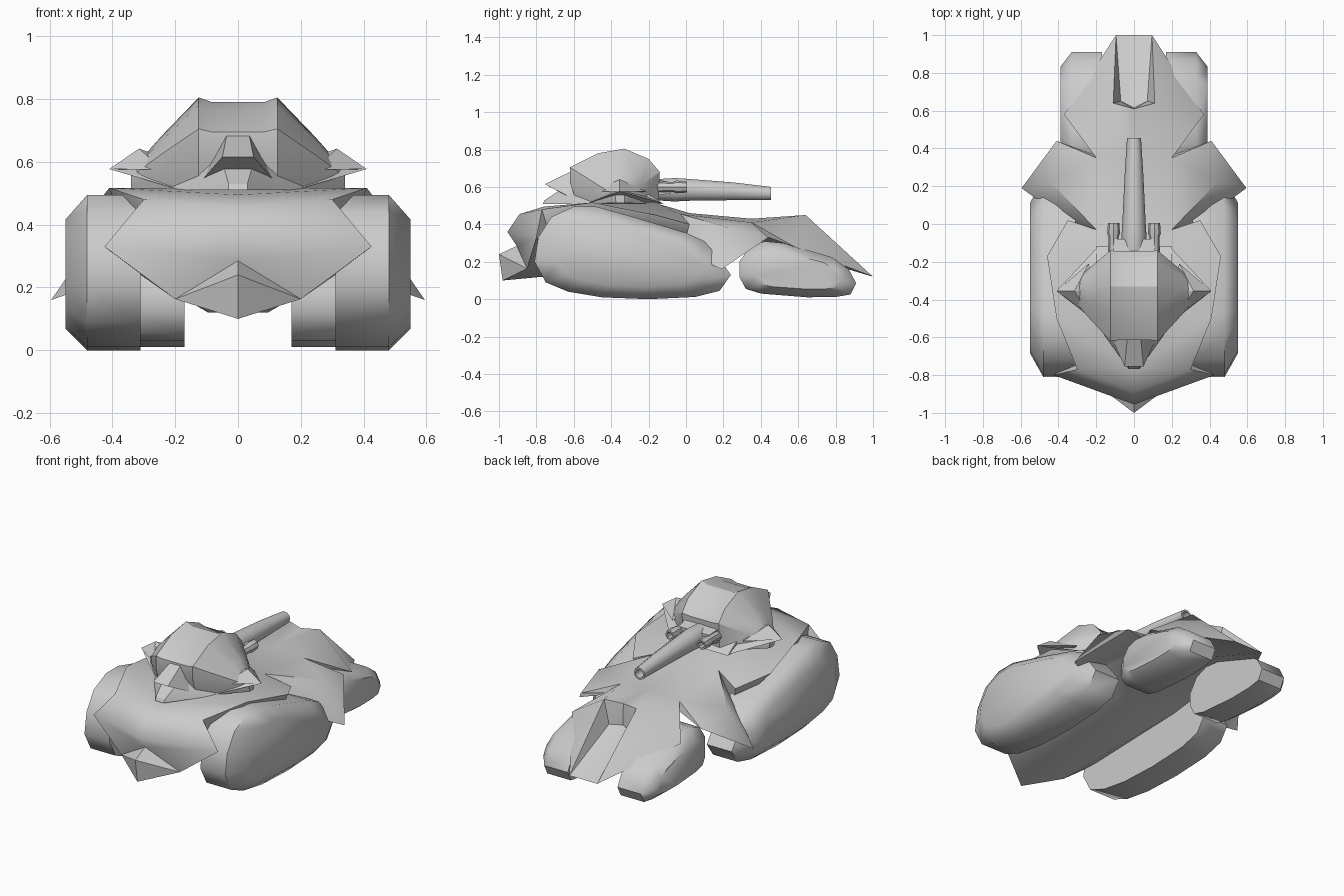
import bpy, bmesh, math

if "Cube" in bpy.data.objects:
    bpy.data.objects.remove(bpy.data.objects["Cube"])


def finish(name, bm, angle=35):
    bmesh.ops.remove_doubles(bm, verts=bm.verts, dist=0.0005)
    bmesh.ops.recalc_face_normals(bm, faces=bm.faces)
    me = bpy.data.meshes.new(name)
    bm.to_mesh(me)
    bm.free()
    ob = bpy.data.objects.new(name, me)
    bpy.context.collection.objects.link(ob)
    bpy.ops.object.select_all(action='DESELECT')
    ob.select_set(True)
    bpy.context.view_layer.objects.active = ob
    bpy.ops.object.shade_smooth_by_angle(angle=math.radians(angle))
    return ob


def skin(name, rings, angle=35):
    """Join equal rings of points into a capped solid."""
    bm = bmesh.new()
    vs = [[bm.verts.new(p) for p in r] for r in rings]
    n = len(vs[0])
    for a, b in zip(vs, vs[1:]):
        for i in range(n):
            bm.faces.new((a[i], a[(i + 1) % n], b[(i + 1) % n], b[i]))
    bm.faces.new(vs[0])
    bm.faces.new(vs[-1])
    return finish(name, bm, angle)


def loft(name, profile, centre, stations, angle=35):
    """Sweep a (y, z) profile along x, scaled about centre at each station."""
    cy, cz = centre
    return skin(name, [[(x, cy + (y - cy) * sy, cz + (z - cz) * sz) for y, z in profile]
                       for x, sy, sz in stations], angle)


def tube(name, x, stations, n=10):
    return skin(name, [[(x + r * math.cos(math.tau * i / n), y, z + r * math.sin(math.tau * i / n))
                        for i in range(n)] for y, z, r in stations], 40)


def convex(name, pts, mirror=False, angle=20):
    bm = bmesh.new()
    for x, y, z in pts:
        bm.verts.new((x, y, z))
        if mirror:
            bm.verts.new((-x, y, z))
    bmesh.ops.convex_hull(bm, input=bm.verts)
    return finish(name, bm, angle)


# Hull: half cage of named points, faces mirrored across x
P = dict(
    K=(0, -.98, .10), B=(0, -1, .24), R=(0, -.905, .285), G=(0, -.955, .36), W=(0, -.89, .455),
    T0=(0, -.76, .495), T1=(0, -.52, .515), T2=(0, -.15, .51), T3=(0, .02, .46),
    T4=(0, .35, .43), T5=(0, .61, .44),
    L=(.2, -.85, .163), S=(.425, -.80, .33), O=(.3, -.77, .48),
    F0=(.41, -.5, .517), F1=(.46, -.17, .452), F2=(.35, .02, .40),
    G1=(.2, -.03, .455), G2=(.595, .19, .16), G3=(.41, .44, .33), G4=(.2, .35, .41), M=(.44, .22, .385),
    H1=(.37, .58, .28), H2=(.095, 1, .12), P=(.11, .64, .45), Q=(.07, .65, .31),
    QC=(0, .615, .31), HC=(0, 1, .12),
    D0=(.31, -.7, .24), D1=(.31, -.02, .26), D2=(.19, .36, .36), C1=(0, -.02, .19), C2=(0, .4, .3))
FRONT = "K L B|B L R|R L S G|G S O W|W O T0"
DECK = "T0 O F0 T1|T1 F0 F1 T2|T2 F1 F2 G1|T2 G1 T3|T3 G1 G4 T4"
WING = "G1 G2 M|G2 G3 M|G3 G4 M|G4 G1 M|G2 G1 D1|G2 D1 D2 G3|G3 D2 G4"
TAIL = "T4 G4 P T5|G4 H1 P|H1 H2 P|P H2 Q|P Q T5|T5 Q QC|QC Q H2 HC|G4 D2 H1|H1 D2 H2"
BELLY = "K L C1|L D0 D1 C1|C1 D1 D2 C2|C2 D2 H2 HC"
SIDES = "S L D0|O S D0|O D0 F0|F0 D0 D1 F1|F1 D1 F2|F2 D1 G1"
bm = bmesh.new()
for s in (1, -1):
    V = {k: bm.verts.new((s * x, y, z)) for k, (x, y, z) in P.items()}
    for group in (FRONT, DECK, WING, TAIL, BELLY, SIDES):
        for f in group.split("|"):
            bm.faces.new([V[k] for k in f.split()])
finish("hull", bm, 48)

# Track pods: two large at the front, two small at the rear
BIG = [(-.81, .2), (-.79, .33), (-.72, .44), (-.6, .495), (-.48, .495), (-.3, .445), (0, .355),
       (.1, .31), (.19, .2), (.24, .13), (.18, .045), (.05, .012), (-.2, 0), (-.45, .01),
       (-.63, .04), (-.75, .09)]
SMALL = [(.285, .2), (.34, .28), (.42, .31), (.52, .3), (.78, .225), (.87, .16), (.91, .085),
         (.88, .025), (.8, .012), (.65, .01), (.4, .03), (.32, .055), (.285, .12)]
for s, side in ((1, "right"), (-1, "left")):
    loft("large_track_" + side, BIG, (-.29, .23),
         [(s * .31, 1, 1), (s * .48, 1, 1), (s * .55, .76, .7)], 50)
    loft("small_track_" + side, SMALL, (.61, .14),
         [(s * .17, 1, 1), (s * .33, 1, 1), (s * .39, .74, .66)], 50)

# Turret dome with raised shoulder ridges, flaring out to the sides
DOME = [(-.58, .51), (-.62, .62), (-.62, .705), (-.47, .78), (-.33, .805), (-.2, .75),
        (-.14, .68), (-.15, .51)]
loft("turret_dome", DOME, (-.35, .515),
     [(-.34, .1, .2), (-.245, .52, .57), (-.125, 1, 1), (-.085, .98, .95),
      (.085, .98, .95), (.125, 1, 1), (.245, .52, .57), (.34, .1, .2)], 30)

# Turret skirt and beaked nose
convex("turret_skirt", [(.03, -.765, .51), (.22, -.5, .51), (.2, -.12, .51), (.03, -.755, .53),
                        (.05, -.65, .6), (.12, -.6, .56), (.22, -.45, .56), (.2, -.2, .56)], True)
convex("turret_nose", [(.035, -.6, .69), (.05, -.755, .615), (.12, -.6, .535), (.045, -.68, .575)], True)

for s, side in ((1, "right"), (-1, "left")):
    # Side spikes, each a low fin below a raised fin
    convex("spike_low_" + side, [(s * x, y, z) for x, y, z in (
        (.2, -.52, .515), (.2, -.13, .515), (.41, -.355, .577), (.2, -.36, .61))])
    convex("spike_high_" + side, [(s * x, y, z) for x, y, z in (
        (.24, -.48, .575), (.24, -.21, .575), (.2, -.36, .57), (.315, -.355, .642),
        (.41, -.355, .577), (.2, -.36, .6))])
    # Small tube beside the gun
    tube("side_tube_" + side, s * .108, [(-.18, .6, .03), (-.07, .6, .027), (-.05, .6, .034),
                                         (.005, .6, .03), (.005, .6, .02), (-.03, .6, .018)], 8)

# Gun mantlet and barrel with a hollow muzzle
convex("mantlet", [(.125, -.2, .55), (.125, -.2, .65), (.1, -.08, .565), (.1, -.08, .625)], True)
tube("barrel", 0, [(-.15, .585, .06), (-.06, .585, .066), (0, .585, .062),
                   (.25, .577, .05), (.455, .565, .037), (.455, .565, .026), (.37, .569, .024)], 10)
